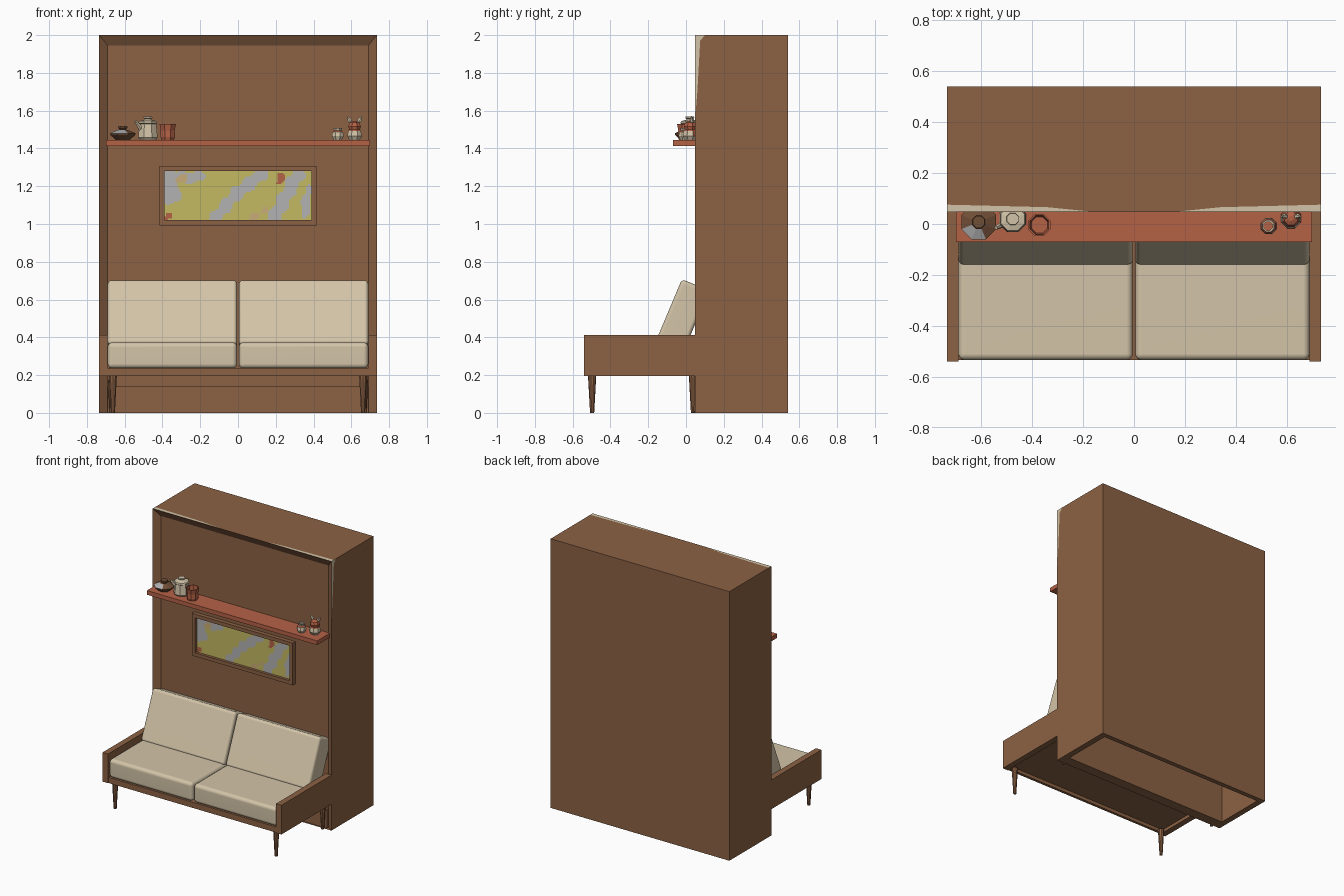
import bpy, bmesh, math
from mathutils import Vector

if "Cube" in bpy.data.objects:
    bpy.data.objects.remove(bpy.data.objects["Cube"])


def mat(name, r, g, b):
    m = bpy.data.materials.new(name)
    lin = [(c / 255 / 12.92 if c < 10 else ((c / 255 + 0.055) / 1.055) ** 2.4) for c in (r, g, b)]
    m.diffuse_color = (*lin, 1)
    m.use_nodes = True
    m.node_tree.nodes["Principled BSDF"].inputs["Base Color"].default_value = m.diffuse_color
    return m


WOOD = mat("walnut brown", 140, 98, 68)
DARK = mat("dark brown", 112, 78, 54)
CREAM = mat("cream", 211, 196, 168)
TERRA = mat("terracotta", 181, 98, 70)
YELLOW = mat("olive yellow", 196, 186, 98)
GREY = mat("soft grey", 178, 178, 180)
TAN = mat("sand", 200, 172, 120)


def finish(bm, name, *mats):
    bmesh.ops.recalc_face_normals(bm, faces=bm.faces)
    me = bpy.data.meshes.new(name)
    bm.to_mesh(me)
    bm.free()
    ob = bpy.data.objects.new(name, me)
    bpy.context.collection.objects.link(ob)
    for m in mats:
        me.materials.append(m)
    return ob


def box(name, x, y, z, m):
    """Box from (min, max) ranges."""
    bm = bmesh.new()
    bmesh.ops.create_cube(bm, size=1)
    for v in bm.verts:
        v.co = [(a + b) / 2 + c * (b - a) for (a, b), c in zip((x, y, z), v.co)]
    return finish(bm, name, m)


def cushion(name, centre, size, tilt=0, radius=0.025):
    ob = box(name, *[(-s / 2, s / 2) for s in size], CREAM)
    ob.location = centre
    ob.rotation_euler.x = tilt
    bev = ob.modifiers.new("soft edge", 'BEVEL')
    bev.width, bev.segments = radius, 4
    for p in ob.data.polygons:
        p.use_smooth = True
    ob.modifiers.new("flat faces", 'WEIGHTED_NORMAL')


def lathe(name, centre, profile, mats, rule=None, sides=8):
    """Spin (radius, height) points; rule picks a material from the face centre."""
    bm = bmesh.new()
    rings = []
    for r, h in profile:
        rings.append([bm.verts.new((r * math.cos(t), r * math.sin(t), h))
                      for t in [math.tau * (i + 0.5) / sides for i in range(sides)]])
    for a, b in zip(rings, rings[1:]):
        for i in range(sides):
            j = (i + 1) % sides
            bm.faces.new((a[i], a[j], b[j], b[i]))
    bm.faces.new(rings[0])
    bm.faces.new(rings[-1])
    if rule:
        for f in bm.faces:
            f.material_index = rule(f.calc_center_median())
    ob = finish(bm, name, *mats)
    ob.location = centre
    return ob


def plate(name, pts, m):
    bm = bmesh.new()
    bm.faces.new([bm.verts.new(p) for p in pts])
    return finish(bm, name, m)


# Cabinet: outer block with a mitred sloping front, hollow from below
bm = bmesh.new()
rings = [[bm.verts.new((sx * hx, y, z)) for sx, z in ((-1, 0), (1, 0), (1, top), (-1, top))]
         for hx, top, y in ((0.735, 2, 0.54), (0.735, 2, 0.047), (0.69, 1.945, 0.08))]
for a, b in zip(rings, rings[1:]):
    for i in range(4):
        bm.faces.new((a[i], a[(i + 1) % 4], b[(i + 1) % 4], b[i]))
bm.faces.new(rings[0])
bm.faces.new(rings[-1])
cabinet = finish(bm, "cabinet", WOOD)
cutter = box("cabinet_hollow_cutter", (-0.69, 0.69), (0.125, 0.505), (-0.1, 1.9), WOOD)
cutter.hide_render = True
cutter.hide_viewport = True
cut = cabinet.modifiers.new("hollow", 'BOOLEAN')
cut.object, cut.solver = cutter, 'EXACT'
box("kick_board", (-0.69, 0.69), (0.06, 0.1), (0, 0.14), WOOD)

# Pale worn edges on the cabinet corners
for s in (-1, 1):
    plate("worn_top_edge", [(s * 0.735, 0.048, 2.0005), (s * 0.18, 0.05, 2.0005),
                            (s * 0.34, 0.066, 2.0005), (s * 0.735, 0.076, 2.0005)], CREAM)
plate("worn_side_edge", [(0.7355, 0.048, 2), (0.7355, 0.1, 2), (0.7355, 0.075, 1.97),
                         (0.7355, 0.06, 1.7), (0.7355, 0.048, 1.55)], CREAM)

# Sofa base
for s in (-1, 1):
    box("arm", sorted((s * 0.69, s * 0.735)), (-0.54, 0.05), (0.195, 0.412), WOOD)
box("front_rail", (-0.69, 0.69), (-0.535, -0.515), (0.195, 0.237), WOOD)
box("base_board", (-0.69, 0.69), (-0.52, 0.085), (0.22, 0.237), WOOD)

# Tapered legs
for s in (-1, 1):
    for name, x, y in (("front_leg", 0.662, -0.497), ("rear_leg", 0.67, 0.037)):
        lathe(name, (s * x, y, 0), [(0.011, 0), (0.022, 0.2)], [WOOD], sides=10)

# Cushions
for s in (-1, 1):
    cushion("seat_cushion", (s * 0.3475, -0.235, 0.304), (0.685, 0.6, 0.138))
    cushion("back_cushion", (s * 0.3475, -0.021, 0.507), (0.685, 0.157, 0.37), -math.radians(22.8), 0.02)

# Shelf
box("shelf", (-0.7, 0.7), (-0.07, 0.085), (1.414, 1.445), TERRA)

# Picture frame
for s in (-1, 1):
    box("frame_side", sorted((s * 0.388, s * 0.415)), (0.05, 0.085), (0.993, 1.307), WOOD)
for z in (0.993, 1.28):
    box("frame_rail", (-0.388, 0.388), (0.05, 0.085), (z, z + 0.027), WOOD)

# Abstract painting: a fine grid coloured by strokes (material, start, end, half width)
STROKES = [(1, -0.37, 1.26, -0.35, 1.15, 0.045), (1, -0.36, 1.24, -0.21, 1.25, 0.03),
           (1, 0.13, 1.27, -0.02, 1.15, 0.032), (1, -0.02, 1.15, -0.12, 1.03, 0.03),
           (1, 0.32, 1.27, 0.19, 1.03, 0.035), (1, 0.37, 1.18, 0.35, 1.04, 0.02),
           (2, -0.32, 1.23, -0.29, 1.24, 0.018), (2, 0.07, 1.03, 0.14, 1.07, 0.013),
           (3, 0.215, 1.22, 0.225, 1.25, 0.018), (3, -0.38, 1.03, -0.37, 1.04, 0.018)]
bm = bmesh.new()
bmesh.ops.create_grid(bm, x_segments=78, y_segments=26, size=1)
for v in bm.verts:
    v.co = (v.co.x * 0.39, 0.07, 1.15 + v.co.y * 0.131)
for f in bm.faces:
    p = f.calc_center_median().xz
    for m, x1, z1, x2, z2, r in STROKES:
        a, d = Vector((x1, z1)), Vector((x2 - x1, z2 - z1))
        t = min(1, max(0, (p - a).dot(d) / d.length_squared))
        if (p - a - d * t).length < r + 0.008 * math.sin(p.x * 60 + p.y * 45):
            f.material_index = m
finish(bm, "painting", YELLOW, GREY, TAN, TERRA)

# Shelf pottery
Z = 1.445
lathe("lidded_dish", (-0.61, 0.008, Z),
      [(0.04, 0), (0.07, 0.025), (0.074, 0.035), (0.03, 0.052), (0.018, 0.055), (0.027, 0.064), (0.025, 0.074)],
      [DARK, GREY], lambda c: int(0.036 < c.z < 0.05 and c.y < -0.03 and c.x < 0.01))
lathe("teapot", (-0.477, 0.02, Z),
      [(0.045, 0), (0.056, 0.012), (0.048, 0.085), (0.054, 0.09), (0.05, 0.1), (0.026, 0.105),
       (0.018, 0.11), (0.026, 0.117), (0.024, 0.124)], [CREAM])
spout = lathe("teapot_spout", (-0.515, 0.0, Z + 0.06), [(0.014, 0), (0.008, 0.05)], [CREAM], sides=6)
spout.rotation_euler = (0.3, -0.6, 0)
lathe("mug", (-0.372, -0.004, Z),
      [(0.036, 0), (0.041, 0.015), (0.04, 0.05), (0.047, 0.085), (0.04, 0.085), (0.034, 0.015)], [TERRA])
lathe("small_jar", (0.528, -0.008, Z),
      [(0.024, 0), (0.034, 0.02), (0.03, 0.042), (0.021, 0.05), (0.025, 0.064), (0.018, 0.064), (0.018, 0.045)],
      [CREAM, TERRA], lambda c: int(abs(c.z - 0.045) < 0.004))
lathe("animal_body", (0.617, 0.022, Z),
      [(0.03, 0), (0.042, 0.02), (0.036, 0.048), (0.031, 0.055), (0.036, 0.072), (0.028, 0.092), (0.01, 0.1)],
      [CREAM, TERRA], lambda c: int(c.z > 0.05 or (0.02 < c.z < 0.05 and c.y > 0.02)))
for s in (-1, 1):
    ear = lathe("animal_ear", (0.617 + s * 0.016, 0.03, Z + 0.085),
                [(0.006, 0), (0.012, 0.02), (0.003, 0.046)], [CREAM], sides=6)
    ear.rotation_euler.y = s * 0.5
